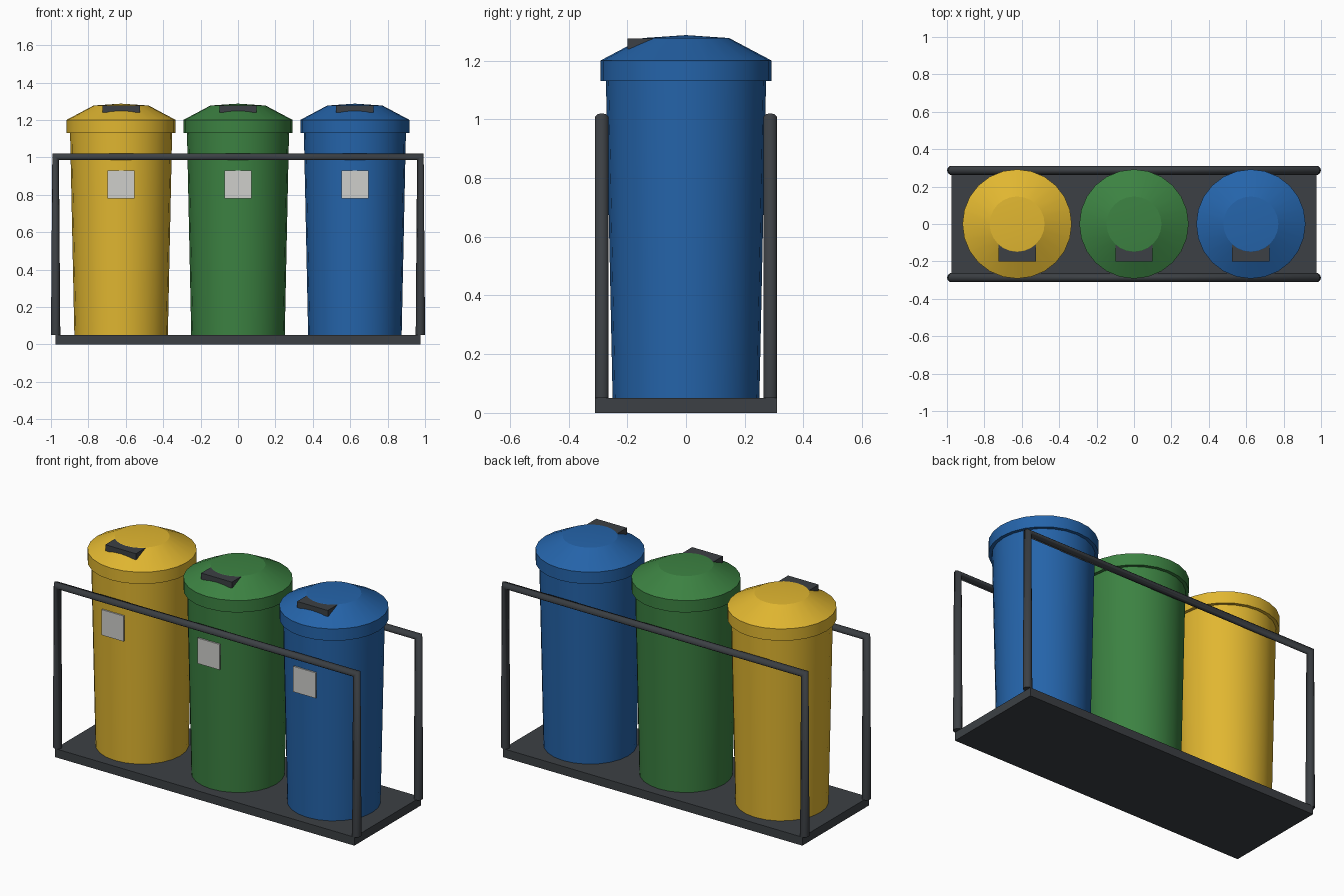
import bpy, bmesh, math
from mathutils import Matrix

if "Cube" in bpy.data.objects:
    bpy.data.objects.remove(bpy.data.objects["Cube"])


def material(name, rgb):
    m = bpy.data.materials.new(name)
    m.diffuse_color = (*rgb, 1)
    m.use_nodes = True
    m.node_tree.nodes["Principled BSDF"].inputs["Base Color"].default_value = m.diffuse_color
    return m


yellow = material("yellow", (0.75, 0.47, 0.03))
green = material("green", (0.045, 0.223, 0.054))
blue = material("blue", (0.018, 0.127, 0.402))
dark = material("dark_grey", (0.045, 0.051, 0.058))
pale = material("pale_grey", (0.62, 0.62, 0.60))


def add_mesh(name, bm, mat):
    bmesh.ops.recalc_face_normals(bm, faces=bm.faces)
    me = bpy.data.meshes.new(name)
    bm.to_mesh(me)
    bm.free()
    me.materials.append(mat)
    ob = bpy.data.objects.new(name, me)
    bpy.context.collection.objects.link(ob)
    return ob


def box(name, lo, hi, mat):
    bm = bmesh.new()
    size = [b - a for a, b in zip(lo, hi)]
    mid = [(a + b) / 2 for a, b in zip(lo, hi)]
    bmesh.ops.create_cube(bm, size=1, matrix=Matrix.Translation(mid) @ Matrix.Diagonal((*size, 1)))
    return add_mesh(name, bm, mat)


def lathe(name, x, profile, mat, sides=24):
    """Stack of rings (radius, z); radius 0 makes a pole, other ends are capped."""
    bm = bmesh.new()
    rings = []
    for r, z in profile:
        n = sides if r else 1
        rings.append([bm.verts.new((x + r * math.cos(math.tau * i / sides),
                                    r * math.sin(math.tau * i / sides), z)) for i in range(n)])
    for a, b in zip(rings, rings[1:]):
        for i in range(sides):
            j = (i + 1) % sides
            if len(b) == 1:
                bm.faces.new((a[i], a[j], b[0]))
            else:
                bm.faces.new((a[i], a[j], b[j], b[i]))
    for ring in (rings[0], rings[-1]):
        if len(ring) > 1:
            bm.faces.new(ring)
    ob = add_mesh(name, bm, mat)
    ob.data.shade_smooth()
    ob.data.set_sharp_from_angle(angle=math.radians(20))
    return ob


# Base plate
box("base_plate", (-0.975, -0.31, 0), (0.975, 0.31, 0.05), dark)

# Front and back tube rails
for name, y in (("front_rail", -0.287), ("back_rail", 0.287)):
    cu = bpy.data.curves.new(name, 'CURVE')
    cu.dimensions = '3D'
    cu.bevel_depth = 0.025
    cu.bevel_resolution = 3
    cu.use_fill_caps = True
    sp = cu.splines.new('POLY')
    pts = [(-0.975, 0.05), (-0.975, 1.003), (0.975, 1.003), (0.975, 0.05)]
    sp.points.add(len(pts) - 1)
    for p, (x, z) in zip(sp.points, pts):
        p.co = (x, y, z, 1)
    cu.materials.append(dark)
    bpy.context.collection.objects.link(bpy.data.objects.new(name, cu))

# Three bins, each with body, lid, handle and label plate
for colour, x, mat in (("yellow", -0.625, yellow), ("green", 0, green), ("blue", 0.625, blue)):
    lathe(colour + "_bin_body", x, [(0.25, 0.05), (0.273, 1.14)], mat)
    lathe(colour + "_bin_lid", x,
          [(0.292, 1.13), (0.292, 1.20), (0.147, 1.277), (0, 1.287)], mat)
    box(colour + "_lid_handle", (x - 0.1, -0.20, 1.24), (x + 0.1, -0.10, 1.276), dark)
    box(colour + "_label", (x - 0.0725, -0.275, 0.78), (x + 0.0725, -0.266, 0.93), pale)
